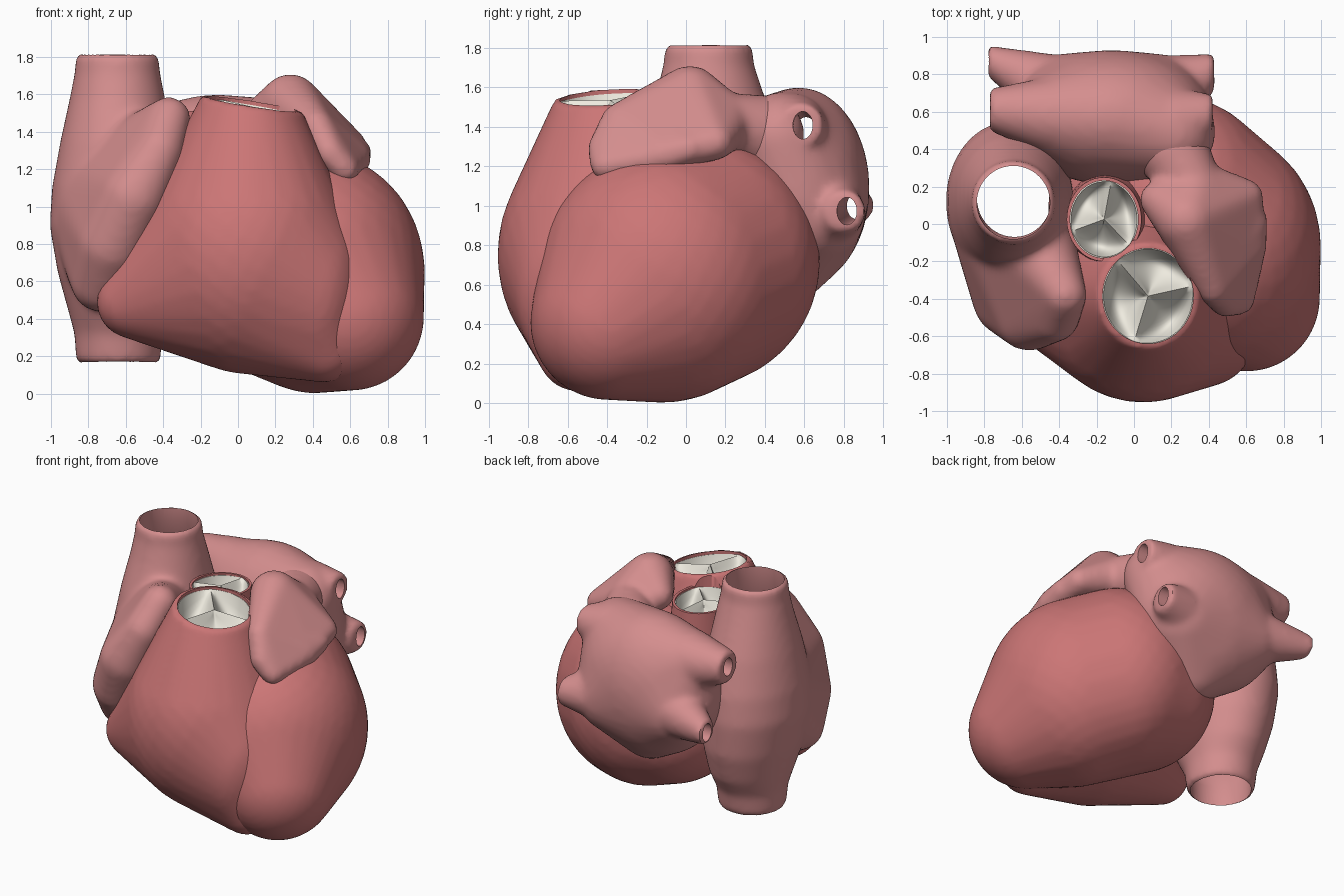
import bpy, bmesh, math
from mathutils import Vector

if "Cube" in bpy.data.objects:
    bpy.data.objects.remove(bpy.data.objects["Cube"])

def material(name, rgb):
    m = bpy.data.materials.new(name)
    m.diffuse_color = (*rgb, 1)
    m.use_nodes = True
    m.node_tree.nodes["Principled BSDF"].inputs["Base Color"].default_value = m.diffuse_color
    return m

MUSCLE = material("muscle", (0.60, 0.18, 0.18))
ATRIUM = material("atrium_wall", (0.66, 0.27, 0.27))
VALVE = material("valve_tissue", (0.86, 0.83, 0.74))

# ---------- helpers ----------
def ball(x, y, z, rx, ry=None, rz=None, n=500):
    """Points spread evenly over an ellipsoid."""
    ry, rz = ry or rx, rz or rx
    pts = []
    for i in range(n):
        h = 1 - 2 * (i + 0.5) / n
        r, a = math.sqrt(1 - h * h), i * 2.399963
        pts.append(Vector((x + rx * r * math.cos(a), y + ry * r * math.sin(a), z + rz * h)))
    return pts

def ring(x, y, z, ra, rb, axis='z', tilt=(0, 0), n=48):
    """Ellipse of points; axis x makes it stand in the yz plane."""
    pts = []
    for i in range(n):
        u, v = ra * math.cos(math.tau * i / n), rb * math.sin(math.tau * i / n)
        pts.append(Vector((x, y + u, z + v)) if axis == 'x'
                   else Vector((x + u, y + v, z + tilt[0] * u + tilt[1] * v)))
    return pts

def hull(pts):
    bm = bmesh.new()
    for p in pts:
        bm.verts.new(p)
    bmesh.ops.convex_hull(bm, input=bm.verts[:])
    bmesh.ops.delete(bm, geom=[v for v in bm.verts if not v.link_faces], context='VERTS')
    return bm

def loft(rings):
    bm = bmesh.new()
    rows = [[bm.verts.new(p) for p in r] for r in rings]
    n = len(rows[0])
    for a, b in zip(rows, rows[1:]):
        for i in range(n):
            bm.faces.new((a[i], a[(i + 1) % n], b[(i + 1) % n], b[i]))
    bm.faces.new(rows[0])
    bm.faces.new(rows[-1])
    return bm

def make(name, shapes, mat=None):
    """Join closed shapes into one object."""
    total = bmesh.new()
    for s in shapes:
        bmesh.ops.recalc_face_normals(s, faces=s.faces[:])
        tmp = bpy.data.meshes.new("tmp")
        s.to_mesh(tmp)
        s.free()
        total.from_mesh(tmp)
        bpy.data.meshes.remove(tmp)
    me = bpy.data.meshes.new(name)
    total.to_mesh(me)
    total.free()
    ob = bpy.data.objects.new(name, me)
    bpy.context.collection.objects.link(ob)
    if mat:
        me.materials.append(mat)
    return ob

def finish(ob, angle=40):
    """Apply the modifiers and shade smooth."""
    dg = bpy.context.evaluated_depsgraph_get()
    me = bpy.data.meshes.new_from_object(ob.evaluated_get(dg))
    mat = ob.data.materials[0]
    ob.modifiers.clear()
    ob.data = me
    me.materials.clear()
    me.materials.append(mat)
    bpy.ops.object.select_all(action='DESELECT')
    ob.select_set(True)
    bpy.context.view_layer.objects.active = ob
    bpy.ops.object.shade_smooth_by_angle(angle=math.radians(angle))

def organ(name, shapes, mat, cuts=(), smooth=8):
    """Fuse shapes into soft tissue, then hollow out the cuts."""
    ob = make(name, shapes, mat)
    rm = ob.modifiers.new("fuse", 'REMESH')
    rm.mode, rm.voxel_size, rm.use_smooth_shade = 'VOXEL', 0.022, True
    sm = ob.modifiers.new("soften", 'SMOOTH')
    sm.factor, sm.iterations = 0.5, smooth
    cutters = []
    for c in cuts:
        cut = make("cutter", [c])
        cut.hide_render = True
        bo = ob.modifiers.new("hollow", 'BOOLEAN')
        bo.operation, bo.solver, bo.object = 'DIFFERENCE', 'EXACT', cut
        cutters.append(cut)
    finish(ob)
    for c in cutters:
        bpy.data.objects.remove(c)
    return ob

PULM, PTILT = (0.075, -0.385, 1.54), (-0.16, 0.06)
AORT, ATILT = (-0.16, 0.025, 1.50), (0.0, -0.05)

# ---------- left ventricle ----------
organ("left_ventricle", [hull(ball(0.24, 0.05, 0.72, 0.55, 0.63, 0.64) +
                              ball(0.42, -0.12, 0.645, 0.58, 0.63, 0.645) +
                              ball(0.02, 0.08, 0.66, 0.48, 0.54, 0.50) +
                              ball(0.60, -0.395, 0.41, 0.395))], MUSCLE)

# ---------- right ventricle with pulmonary outlet ----------
px, py, pz = PULM
outlet = hull(ring(px, py, pz - 0.26, 0.243, 0.255, tilt=PTILT) +
              ring(px, py, pz + 0.2, 0.243, 0.255, tilt=PTILT))
ax, ay, az = AORT
aortic_cut = hull(ring(ax, ay, az - 0.25, 0.18, 0.205) + ring(ax, ay, az + 0.2, 0.18, 0.205))
organ("right_ventricle", [hull(
    ball(0.05, -0.40, 0.75, 0.57, 0.555, 0.645) +
    ball(0.40, -0.47, 0.56, 0.285, 0.395, 0.48) +
    ball(-0.56, -0.40, 0.49, 0.195) +
    ball(0.46, -0.55, 0.26, 0.20) +
    ring(px, py, pz + 0.01, 0.27, 0.282, tilt=PTILT))], MUSCLE, [outlet, aortic_cut], smooth=4)

# ---------- aortic root ----------
root = make("aortic_root", [loft([
    ring(ax + 0.06, ay, 0.95, 0.27, 0.28),
    ring(ax + 0.01, ay, 1.28, 0.21, 0.235),
    ring(ax, ay, az, 0.20, 0.225, tilt=ATILT),
    ring(ax, ay, az, 0.182, 0.207, tilt=ATILT),
    ring(ax, ay, 1.25, 0.182, 0.207)])], MUSCLE)
finish(root)

# ---------- three-cusp valves ----------
def valve(name, centre, rx, ry, tilt, start, depth):
    bm = bmesh.new()
    T, R = 20, 14
    for i in range(3):
        grid = []
        for k in range(R + 1):
            r, row = k / R, []
            for j in range(T + 1):
                a = math.radians(start + 120 * (i + j / T))
                f = max(0, math.sin(math.pi * j / T)) ** 0.75 * (1 - r ** 6) * 1.25 * r ** 0.6
                x, y = rx * r * math.cos(a), ry * r * math.sin(a)
                row.append(bm.verts.new((centre[0] + x, centre[1] + y,
                           centre[2] - 0.015 + tilt[0] * x + tilt[1] * y - depth * f)))
            grid.append(row)
        for a, b in zip(grid, grid[1:]):
            for j in range(T):
                bm.faces.new((a[j], b[j], b[j + 1], a[j + 1]))
    bmesh.ops.remove_doubles(bm, verts=bm.verts[:], dist=0.0005)
    ob = make(name, [bm], VALVE)
    so = ob.modifiers.new("thickness", 'SOLIDIFY')
    so.thickness, so.offset = 0.018, 0
    finish(ob, 60)

valve("pulmonary_valve", PULM, 0.247, 0.26, PTILT, 12, 0.19)
valve("aortic_valve", AORT, 0.185, 0.21, ATILT, 78, 0.18)

# ---------- right atrium with both venae cavae ----------
CAVA = [(1.82, -.645, .115, .222, .222), (1.72, -.645, .115, .228, .228),
        (1.58, -.645, .12, .255, .27), (1.35, -.65, .12, .30, .35),
        (1.1, -.66, .12, .335, .41), (.9, -.665, .12, .343, .43),
        (.65, -.65, .13, .315, .40), (.45, -.64, .14, .27, .33),
        (.32, -.64, .14, .235, .255), (.16, -.64, .14, .226, .226)]
outer = loft([ring(x, y, z, rx, ry) for z, x, y, rx, ry in CAVA])
inside = [(1.95, *CAVA[0][1:])] + CAVA[1:-1] + [(.05, *CAVA[-1][1:])]
inner = loft([ring(x, y, z, rx - .03, ry - .03) for z, x, y, rx, ry in inside])
flap = hull(ball(-.37, -.38, 1.47, .118) + ball(-.42, -.50, 1.30, .13) +
            ball(-.56, -.50, 1.05, .18) + ball(-.67, -.41, .80, .19) +
            ball(-.73, -.28, .60, .165) + ball(-.675, .08, .95, .32, .38, .45))
organ("right_atrium", [outer, flap], ATRIUM, [inner], smooth=14)

# ---------- left atrium with four pulmonary veins ----------
body = hull(ball(-.42, .58, 1.32, .22) + ball(.20, .49, 1.34, .235) +
            ball(-.38, .66, 1.00, .25) + ball(.12, .64, .97, .27) +
            ball(-.12, .57, 1.09, .54, .36, .51) + ball(-.07, .50, .73, .23))
VEINS = [((-.42, .58, 1.34, .21), (-.77, .61, 1.38, .115)),
         ((-.38, .70, 1.02, .20), (-.78, .87, 1.00, .085)),
         ((.20, .53, 1.37, .20), (.42, .59, 1.41, .105)),
         ((.14, .70, .97, .20), (.43, .81, .97, .10))]
veins = [hull(ball(*a) + ring(*e, e[3], axis='x')) for a, e in VEINS]
bores = []
for left, right in ((VEINS[0][1], VEINS[2][1]), (VEINS[1][1], VEINS[3][1])):
    bores.append(hull(ring(-.9, *left[1:3], .05, .065, axis='x') +
                      ring(.55, *right[1:3], .05, .07, axis='x')))
organ("left_atrium", [body] + veins, ATRIUM, bores)

# ---------- left auricle draped over the ventricle ----------
organ("left_auricle", [
    hull(ball(.28, .02, 1.55, .16) + ball(.33, .19, 1.42, .15) + ball(.13, .13, 1.49, .10) +
         ball(.60, .15, 1.32, .09) + ball(.62, -.12, 1.26, .09) + ball(.42, -.34, 1.43, .09)),
    hull(ball(.42, -.34, 1.43, .09) + ball(.57, -.41, 1.20, .075) + ball(.49, -.42, 1.29, .08) +
         ball(.62, -.12, 1.25, .09) + ball(.64, .02, 1.29, .075)),
    hull(ball(.32, .20, 1.42, .15) + ball(.20, .40, 1.36, .20))], ATRIUM, smooth=10)
